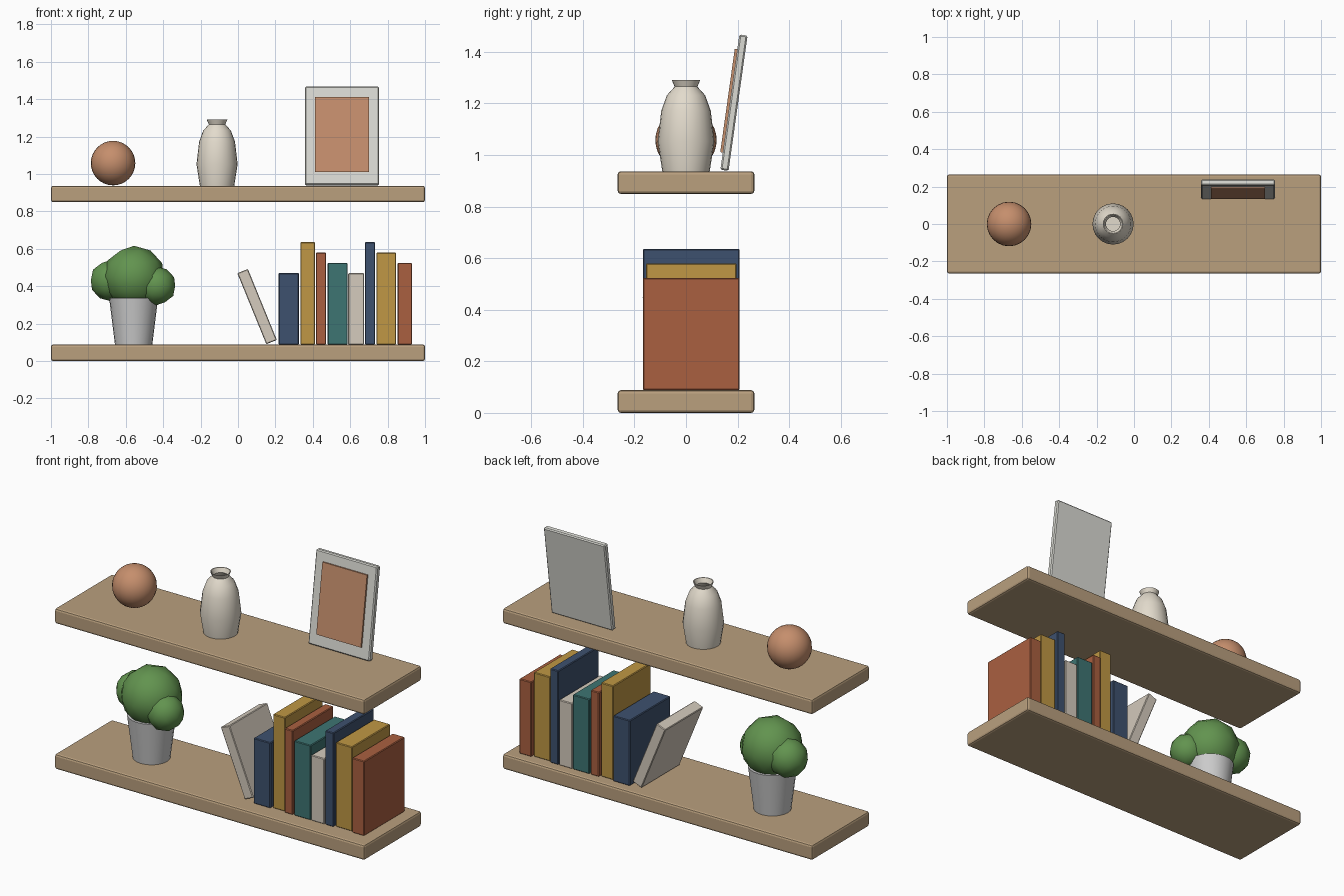
import bpy, bmesh, math
from mathutils import Matrix, Vector

if "Cube" in bpy.data.objects:
    bpy.data.objects.remove(bpy.data.objects["Cube"])


def material(name, r, g, b):
    # sRGB 0-255 to linear
    m = bpy.data.materials.new(name)
    m.diffuse_color = [(c / 255) ** 2.2 for c in (r, g, b)] + [1]
    m.use_nodes = True
    m.node_tree.nodes["Principled BSDF"].inputs["Base Color"].default_value = m.diffuse_color
    return m


WOOD = material("wood", 184, 158, 125)
CLAY = material("clay", 196, 141, 108)
CREAM = material("cream", 212, 202, 188)
STONE = material("stone", 226, 218, 203)
WHITE = material("white", 232, 232, 230)
FRAME = material("frame_white", 218, 218, 211)
LEAF = material("leaf", 98, 146, 80)
NAVY = material("navy", 64, 82, 110)
MUSTARD = material("mustard", 190, 150, 70)
RUST = material("rust", 168, 96, 66)
TEAL = material("teal", 64, 116, 114)


def finish(name, bm, loc, mat, smooth=False):
    mesh = bpy.data.meshes.new(name)
    bmesh.ops.recalc_face_normals(bm, faces=bm.faces)
    bm.to_mesh(mesh)
    bm.free()
    ob = bpy.data.objects.new(name, mesh)
    bpy.context.collection.objects.link(ob)
    ob.location = loc
    mesh.materials.append(mat)
    if smooth:
        bpy.ops.object.select_all(action='DESELECT')
        ob.select_set(True)
        bpy.context.view_layer.objects.active = ob
        bpy.ops.object.shade_smooth_by_angle(angle=math.radians(50))
    return ob


def box(name, size, loc, mat, bevel=0.004, rot=(0, 0, 0), segments=1):
    bm = bmesh.new()
    bmesh.ops.create_cube(bm, size=1, matrix=Matrix.Diagonal((*size, 1)))
    ob = finish(name, bm, loc, mat)
    ob.rotation_euler = rot
    if bevel:
        mod = ob.modifiers.new("bevel", 'BEVEL')
        mod.width, mod.segments = bevel, segments
    return ob


def lathe(name, profile, loc, mat, sides=24):
    # profile starts and ends on the axis
    bm = bmesh.new()
    verts = [bm.verts.new((r, 0, z)) for r, z in profile]
    edges = [bm.edges.new(p) for p in zip(verts, verts[1:])]
    bmesh.ops.spin(bm, geom=verts + edges, cent=(0, 0, 0), axis=(0, 0, 1),
                   angle=2 * math.pi, steps=sides)
    bmesh.ops.remove_doubles(bm, verts=bm.verts, dist=1e-4)
    return finish(name, bm, loc, mat, True)


# Two shelves
for name, z in (("lower_shelf", 0.044), ("upper_shelf", 0.893)):
    box(name, (2, 0.53, 0.088), (0, 0, z), WOOD, 0.012, segments=2)
LOW, HIGH = 0.088, 0.937

# Upright books: left x, right x, top z, material
books = [(0.217, 0.326, 0.470, NAVY), (0.334, 0.412, 0.636, MUSTARD),
         (0.417, 0.471, 0.580, RUST), (0.479, 0.586, 0.524, TEAL),
         (0.589, 0.674, 0.470, CREAM), (0.679, 0.733, 0.636, NAVY),
         (0.740, 0.845, 0.580, MUSTARD), (0.853, 0.931, 0.524, RUST)]
for i, (x0, x1, top, mat) in enumerate(books, 1):
    depth = 0.352 if mat is MUSTARD else 0.375
    box(f"book_{i}", (x1 - x0, depth, top - LOW),
        ((x0 + x1) / 2, 0.02, (top + LOW) / 2), mat)

# Leaning book
box("leaning_book", (0.061, 0.352, 0.41), (0.102, 0.02, 0.291), CREAM,
    rot=(0, math.radians(-22.2), 0))

# Plant pot and foliage
lathe("plant_pot", [(0, 0), (0.1, 0), (0.131, 0.25), (0, 0.25)],
      (-0.558, 0, LOW), WHITE)
foliage = [(-0.556, 0, 0.448, 0.168), (-0.682, 0.035, 0.43, 0.11),
           (-0.434, -0.05, 0.402, 0.103)]
for i, (x, y, z, r) in enumerate(foliage, 1):
    bm = bmesh.new()
    bmesh.ops.create_icosphere(bm, subdivisions=2, radius=r)
    finish(f"foliage_{i}", bm, (x, y, z), LEAF, True)

# Decorative ball
bm = bmesh.new()
bmesh.ops.create_uvsphere(bm, u_segments=24, v_segments=16, radius=0.119)
finish("ball", bm, (-0.668, 0, 1.058), CLAY, True)

# Open vase with inner wall
lathe("vase", [(0, 0), (0.092, 0), (0.11, 0.115), (0.096, 0.235),
               (0.074, 0.295), (0.044, 0.328), (0.055, 0.353),
               (0.050, 0.353), (0.038, 0.328), (0.066, 0.29),
               (0.088, 0.23), (0.1, 0.115), (0.084, 0.012), (0, 0.012)],
      (-0.112, 0, HIGH), STONE)

# Picture frame leaning back, with a raised picture panel
tilt = math.radians(-8)
centre = Vector((0.556, 0.186, 1.203))
box("picture_frame", (0.396, 0.032, 0.53), centre, FRAME, 0.006, (tilt, 0, 0))
offset = Matrix.Rotation(tilt, 3, 'X') @ Vector((0, -0.018, 0.005))
box("picture_panel", (0.288, 0.016, 0.405), centre + offset, CLAY, 0, (tilt, 0, 0))
